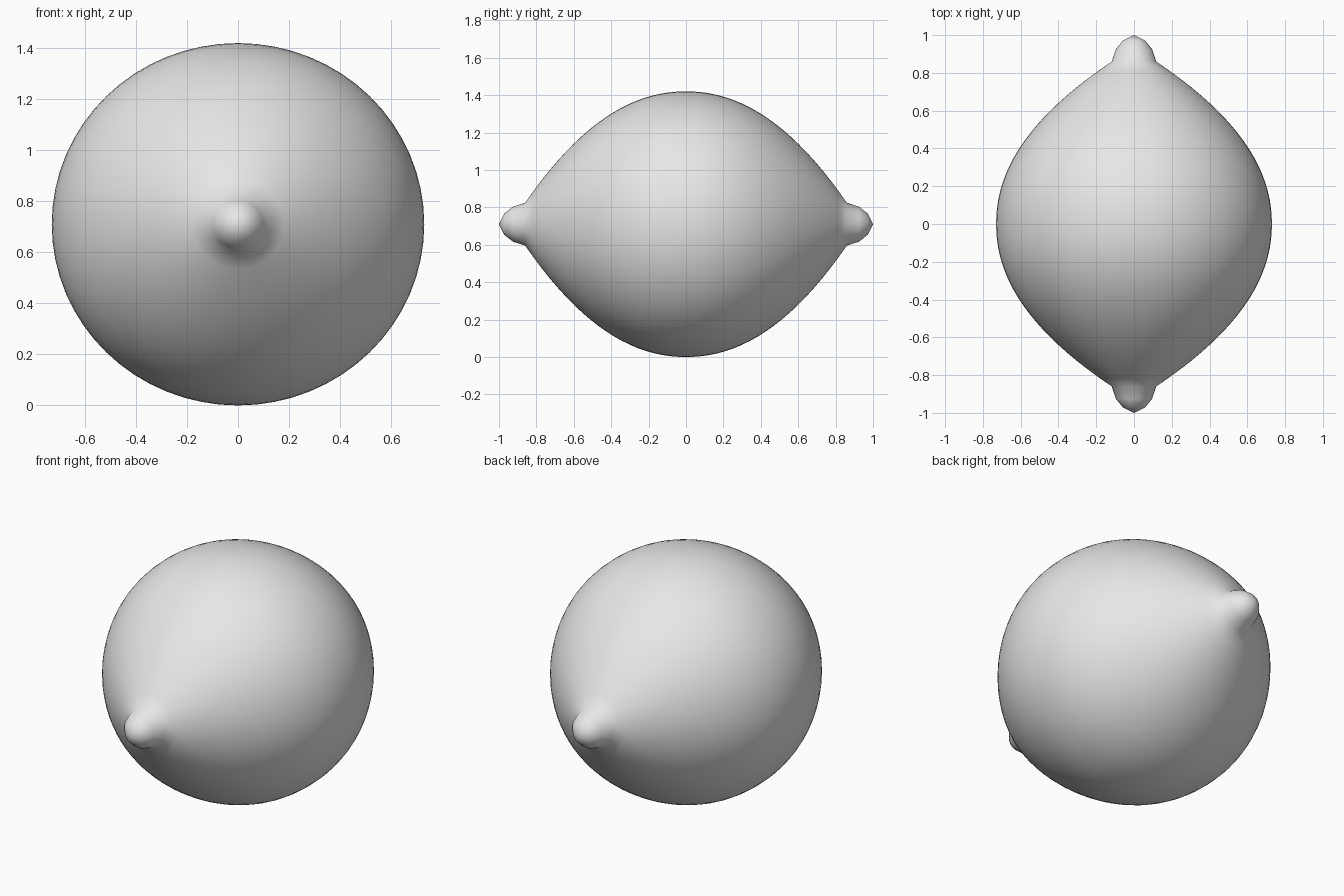
import bpy, bmesh, math

default = bpy.data.objects.get("Cube")
if default:
    bpy.data.objects.remove(default, do_unlink=True)

RX, RZ = 0.73, 0.71   # body half width and half height
SIDES, RINGS = 64, 20
NECK = 0.86           # where the body meets each nub

# Flat grey peel
peel = bpy.data.materials.new("light_grey")
peel.use_nodes = True
grey = (0.8, 0.8, 0.8, 1)
peel.diffuse_color = grey
peel.node_tree.nodes["Principled BSDF"].inputs["Base Color"].default_value = grey

# Half profile: (distance along y, radius relative to the body)
half = []
for i in range(RINGS + 1):
    y = NECK * math.sin(math.pi / 2 * i / RINGS) if i == 0 else NECK * i / RINGS
    half.append((y, 1 - (y / 0.935) ** 2.1))
half += [(0.925, 0.132), (0.972, 0.08)]
profile = [(-y, r) for y, r in reversed(half[1:])] + half

# Body and nubs as one surface of revolution about y
bm = bmesh.new()
rings = []
for y, r in profile:
    rings.append([bm.verts.new((RX * r * math.cos(a), y, RZ + RZ * r * math.sin(a)))
                  for a in (math.tau * k / SIDES for k in range(SIDES))])
for a, b in zip(rings, rings[1:]):
    for k in range(SIDES):
        n = (k + 1) % SIDES
        bm.faces.new((a[k], a[n], b[n], b[k]))

# Pointed tips
for ring, y in ((rings[0], -1), (rings[-1], 1)):
    tip = bm.verts.new((0, y, RZ))
    for k in range(SIDES):
        bm.faces.new((ring[k], ring[(k + 1) % SIDES], tip))
bmesh.ops.recalc_face_normals(bm, faces=bm.faces)
for f in bm.faces:
    f.smooth = True

mesh = bpy.data.meshes.new("citrus_fruit")
bm.to_mesh(mesh)
bm.free()
mesh.materials.append(peel)
fruit = bpy.data.objects.new("citrus_fruit", mesh)
bpy.context.collection.objects.link(fruit)
